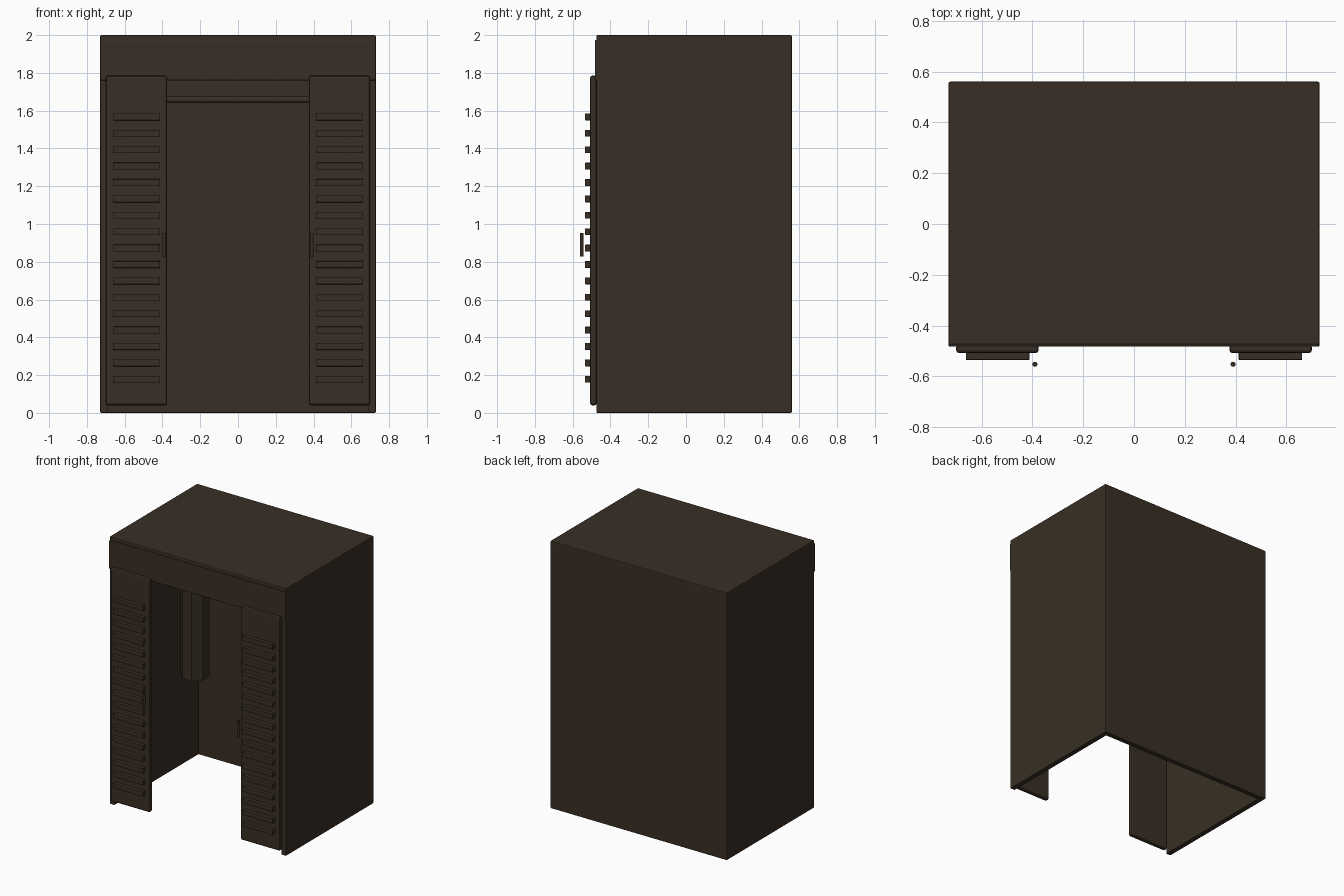
import bpy, math

if "Cube" in bpy.data.objects:
    bpy.data.objects.remove(bpy.data.objects["Cube"])

wood = bpy.data.materials.new("dark_brown_wood")
wood.diffuse_color = (0.040, 0.028, 0.018, 1)
wood.use_nodes = True
wood.node_tree.nodes["Principled BSDF"].inputs["Base Color"].default_value = wood.diffuse_color


def finish(ob, name, bevel=0.0):
    ob.name = name
    ob.data.materials.append(wood)
    if bevel:
        m = ob.modifiers.new("soft_edge", 'BEVEL')
        m.width = bevel
        m.segments = 2
    return ob


def box(name, x0, x1, y0, y1, z0, z1, bevel=0.006):
    bpy.ops.mesh.primitive_cube_add(size=1)
    ob = bpy.context.object
    for v in ob.data.vertices:
        v.co = (x1 if v.co.x > 0 else x0,
                y1 if v.co.y > 0 else y0,
                z1 if v.co.z > 0 else z0)
    return finish(ob, name, bevel)


def rod(name, r, length, loc, sides=12, rot=(0, 0, 0)):
    bpy.ops.mesh.primitive_cylinder_add(vertices=sides, radius=r, depth=length,
                                        location=loc, rotation=rot)
    ob = finish(bpy.context.object, name)
    bpy.ops.object.shade_smooth_by_angle(angle=math.radians(40))
    return ob


# Cabinet shell, open at the bottom and front
box("roof", -0.73, 0.73, -0.475, 0.56, 1.965, 2.0)
box("back_panel", -0.73, 0.73, 0.52, 0.56, 0, 1.99)
box("header", -0.73, 0.73, -0.483, -0.445, 1.76, 1.975)

for side, s in (("left", -1), ("right", 1)):
    # Side walls
    a, b = sorted((s * 0.69, s * 0.73))
    box(side + "_wall", a, b, -0.475, 0.56, 0, 1.99)
    # Folded door leaf
    a, b = sorted((s * 0.375, s * 0.70))
    box(side + "_door", a, b, -0.508, -0.473, 0.04, 1.785, 0.012)
    # Louvre slats
    a, b = sorted((s * 0.412, s * 0.662))
    for i in range(17):
        z = 0.178 + i * 0.0868
        box(f"{side}_slat_{i + 1}", a, b, -0.535, -0.50, z - 0.018, z + 0.018, 0.003)
    # Bar handle
    rod(side + "_handle", 0.01, 0.125, (s * 0.39, -0.552, 0.89))

# Hanging rail across the inside
rod("hanging_rail", 0.018, 1.40, (0, 0.2, 1.658), 12, (0, math.pi / 2, 0))

# Garment hanging behind the left door
coat = rod("hanging_coat", 1, 1, (-0.495, 0.2, 1.20), 8)
coat.scale = (0.10, 0.11, 0.86)
coat.rotation_euler = (0, 0, math.radians(22.5))
